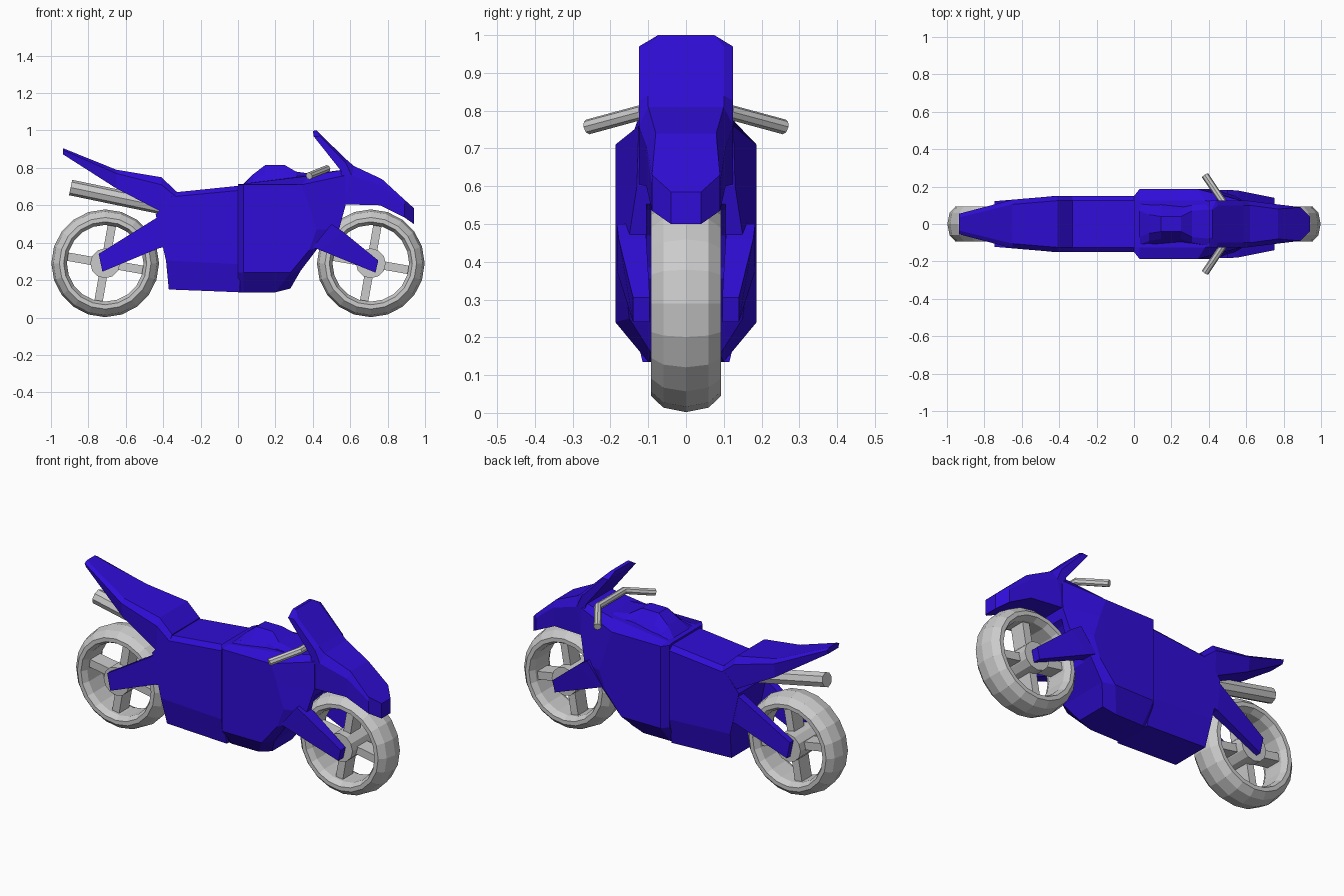
import bpy, bmesh, math
from mathutils import Vector, Matrix

if "Cube" in bpy.data.objects:
    bpy.data.objects.remove(bpy.data.objects["Cube"])

blue = bpy.data.materials.new("blue_paint")
blue.diffuse_color = (0.03, 0.004, 0.68, 1)
blue.use_nodes = True
blue.node_tree.nodes["Principled BSDF"].inputs["Base Color"].default_value = blue.diffuse_color


def finish(bm, name, mat=None):
    bmesh.ops.recalc_face_normals(bm, faces=bm.faces)
    me = bpy.data.meshes.new(name)
    bm.to_mesh(me)
    bm.free()
    ob = bpy.data.objects.new(name, me)
    bpy.context.collection.objects.link(ob)
    if mat:
        me.materials.append(mat)
    return ob


def loft(name, rings, mat=blue):
    """Skin closed rings of equal size and cap both ends."""
    bm = bmesh.new()
    vs = [[bm.verts.new(p) for p in r] for r in rings]
    n = len(rings[0])
    for a, b in zip(vs, vs[1:]):
        for i in range(n):
            j = (i + 1) % n
            bm.faces.new((a[i], a[j], b[j], b[i]))
    bm.faces.new(vs[0])
    bm.faces.new(vs[-1][::-1])
    return finish(bm, name, mat)


def both(half):
    """Complete a half ring with its mirror image across y = 0."""
    return half + [(x, -y, z) for x, y, z in reversed(half)]


def rod(bm, a, b, r, sides):
    a, b = Vector(a), Vector(b)
    d = b - a
    m = Matrix.Translation((a + b) / 2) @ d.to_track_quat('Z', 'Y').to_matrix().to_4x4()
    bmesh.ops.create_cone(bm, cap_ends=True, segments=sides, radius1=r, radius2=r,
                          depth=d.length, matrix=m)


def wheel(name, cx, cz=0.29, n=20):
    # tyre and rim: revolved cross-section (y, radius)
    prof = [(-.093, .222), (-.093, .245), (-.06, .276), (0, .288), (.06, .276),
            (.093, .245), (.093, .222), (.06, .205), (-.06, .205)]
    bm = bmesh.new()
    vs = []
    for k in range(n):
        t = 2 * math.pi * k / n
        vs.append([bm.verts.new((cx + r * math.cos(t), y, cz + r * math.sin(t)))
                   for y, r in prof])
    m = len(prof)
    for k in range(n):
        a, b = vs[k], vs[(k + 1) % n]
        for i in range(m):
            j = (i + 1) % m
            bm.faces.new((a[i], a[j], b[j], b[i]))
    finish(bm, name + "_tyre")
    # hub and four spokes
    bm = bmesh.new()
    rod(bm, (cx, -.09, cz), (cx, .09, cz), .08, 12)
    for k in range(4):
        mat = (Matrix.Translation((cx, 0, cz)) @
               Matrix.Rotation(math.radians(10 + 90 * k), 4, 'Y') @
               Matrix.Translation((.14, 0, 0)) @ Matrix.Diagonal((.16, .09, .045, 1)))
        bmesh.ops.create_cube(bm, size=1, matrix=mat)
    finish(bm, name + "_hub_spokes")


wheel("rear_wheel", -.71)
wheel("front_wheel", .71)

# front body: plan outlines stacked upwards (rear hw, side hw, bend x, front x, front hw, z rear, z front)
levels = [(.09, .10, .20, .28, .09, .135, .155),
          (.15, .187, .28, .335, .15, .24, .25),
          (.15, .187, .38, .43, .165, .36, .375),
          (.15, .187, .42, .54, .15, .47, .47),
          (.15, .187, .38, .575, .13, .60, .60),
          (.15, .187, .34, .575, .125, .71, .76),
          (.125, .125, .38, .56, .11, .715, .79)]
rings = []
for hr, hs, xm, xf, hf, z0, z1 in levels:
    zm = z0 if z0 < .713 else .757
    rings.append(both([(0, hr, z0), (.03, hs, z0), (xm, hs, zm), (xf, hf, z1)]))
front_body = loft("front_body", rings)

# wheel well cut out of the front body
bm = bmesh.new()
rod(bm, (.71, -.105, .29), (.71, .105, .29), .305, 20)
well = finish(bm, "wheel_well_cutter")
well.hide_render = True
well.hide_viewport = True
cut = front_body.modifiers.new("wheel_well", 'BOOLEAN')
cut.object = well
cut.operation = 'DIFFERENCE'
cut.solver = 'EXACT'

# rear body (rear x, half width, z at rear, z at front)
rear = [(-.37, .115, .15, .135), (-.385, .15, .305, .285), (-.40, .15, .37, .37),
        (-.44, .15, .55, .55), (-.36, .15, .645, .68), (-.33, .125, .67, .705)]
loft("rear_body", [both([(xr, w, zr), (.01, w, zf)]) for xr, w, zr, zf in rear])

# tail seat (x, top z, edge z, bottom z, top hw, edge hw, bottom hw)
tail = [(-.935, .905, .895, .872, .035, .055, .045),
        (-.65, .79, .77, .69, .105, .13, .12),
        (-.41, .75, .71, .565, .125, .15, .148),
        (-.33, .675, .645, .50, .125, .15, .148)]
loft("tail_seat", [both([(x, a, t), (x, b, m), (x, c, l)])
                   for x, t, m, l, a, b, c in tail])

# fuel tank hump (x, top z, shoulder z, top hw, shoulder hw)
tank = [(.03, .715, .712, .07, .11), (.08, .765, .735, .05, .09),
        (.145, .815, .765, .04, .08), (.25, .815, .765, .04, .08),
        (.31, .78, .755, .07, .10), (.42, .765, .76, .08, .12)]
loft("fuel_tank", [both([(x, a, t), (x, b, s), (x, .125, .70)])
                   for x, t, s, a, b in tank])

# screen and nose fairing (outer x, z, inner x, z, half width)
nose = [(.42, 1.0, .40, .998, .075), (.45, .97, .405, .968, .125),
        (.585, .84, .55, .785, .125), (.62, .81, .57, .605, .125),
        (.77, .74, .76, .60, .105), (.89, .63, .89, .535, .09),
        (.94, .585, .94, .50, .04)]
rings = []
for fx, fz, bx, bz, w in nose:
    edge = (fx + .25 * (bx - fx), w, fz + .25 * (bz - fz))
    rings.append(both([(fx, w - .025 * (w > .1), fz), edge, (bx, w, bz)]))
loft("nose_fairing", rings)


def arm(name, stations):
    """Tapered fork arm, stations (x upper, z upper, x lower, z lower, y in, y out)."""
    ob = loft(name, [[(xu, yi, zu), (xu, yo, zu), (xl, yo, zl), (xl, yi, zl)]
                     for xu, zu, xl, zl, yi, yo in stations])
    ob.modifiers.new("mirror", 'MIRROR').use_axis = (False, True, False)


arm("front_fork", [(.50, .50, .40, .375, .11, .183), (.56, .46, .44, .36, .105, .178),
                   (.75, .305, .735, .24, .096, .14)])
arm("swing_arm", [(-.38, .56, -.38, .38, .10, .148), (-.44, .53, -.425, .37, .10, .148),
                  (-.745, .34, -.725, .245, .09, .122)])

# exhaust pipe
bm = bmesh.new()
rod(bm, (-.895, 0, .695), (-.40, 0, .592), .042, 8)
finish(bm, "exhaust_pipe")

# handlebar
cu = bpy.data.curves.new("handlebar", 'CURVE')
cu.dimensions = '3D'
cu.bevel_depth = .02
cu.bevel_resolution = 2
cu.use_fill_caps = True
sp = cu.splines.new('POLY')
pts = [(.38, -.26, .757), (.475, -.12, .795), (.475, .12, .795), (.38, .26, .757)]
sp.points.add(len(pts) - 1)
for p, co in zip(sp.points, pts):
    p.co = (*co, 1)
sp.use_smooth = False
bpy.context.collection.objects.link(bpy.data.objects.new("handlebar", cu))
